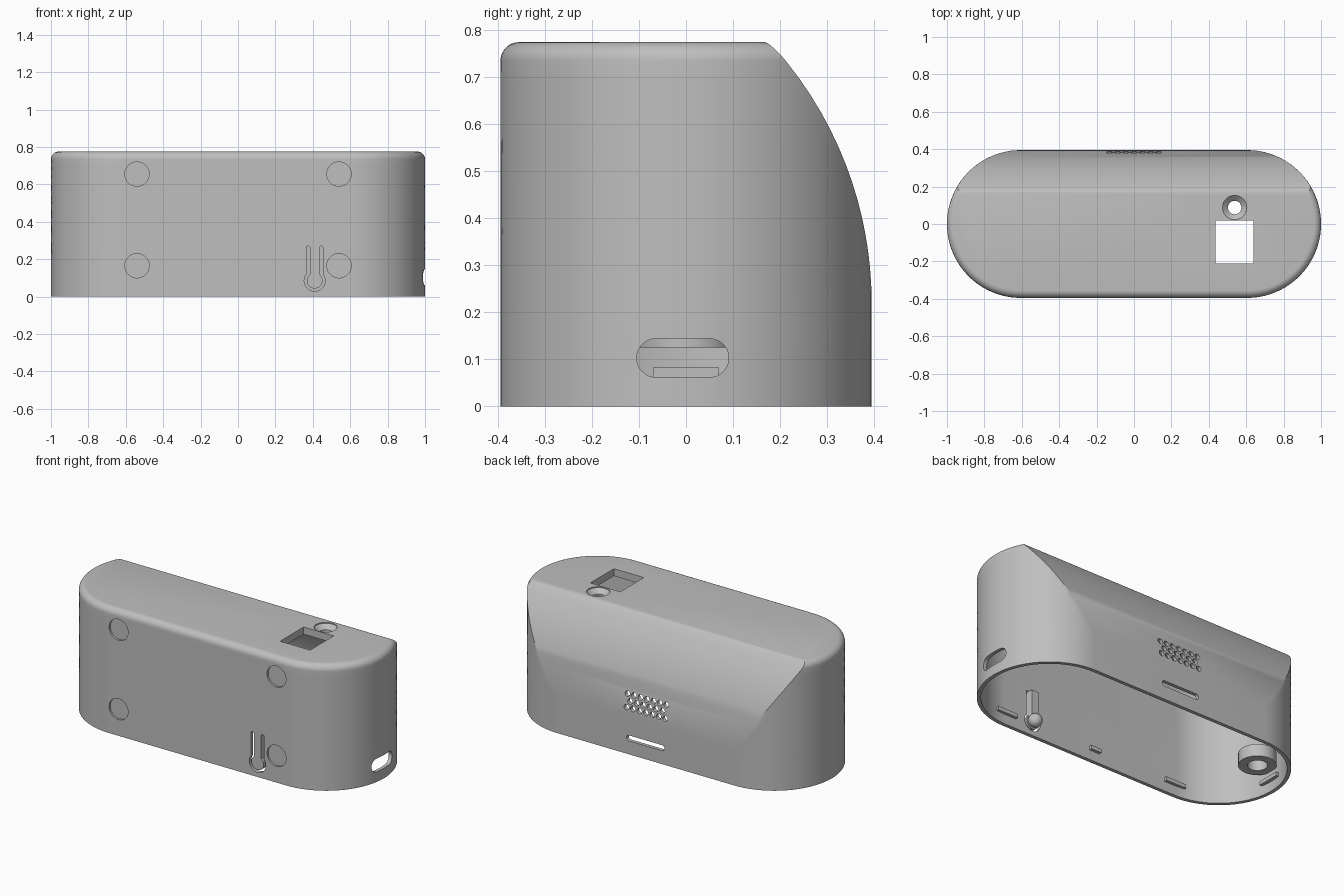
import bpy, bmesh, math
from mathutils import Matrix, Vector

if "Cube" in bpy.data.objects:
    bpy.data.objects.remove(bpy.data.objects["Cube"])

R, A, H = 0.395, 0.605, 0.775        # end radius, half straight length, height
WALL, TOP, FIL = 0.022, 0.045, 0.04  # wall, roof thickness, top rounding
Z0, RB = 0.22, 0.818                 # start height and radius of the back curve

grey = bpy.data.materials.new("grey_plastic")
grey.diffuse_color = (0.52, 0.52, 0.52, 1)
grey.use_nodes = True
grey.node_tree.nodes["Principled BSDF"].inputs["Base Color"].default_value = grey.diffuse_color


def finish(name, bm):
    bmesh.ops.recalc_face_normals(bm, faces=bm.faces)
    me = bpy.data.meshes.new(name)
    bm.to_mesh(me)
    bm.free()
    me.materials.append(grey)
    ob = bpy.data.objects.new(name, me)
    bpy.context.collection.objects.link(ob)
    return ob


def smooth(ob):
    bpy.ops.object.select_all(action='DESELECT')
    ob.select_set(True)
    bpy.context.view_layer.objects.active = ob
    bpy.ops.object.shade_smooth_by_angle(angle=math.radians(30))


def section(z, t, n=36):
    """Stadium outline at height z, inset by t, cut off by the curved back."""
    k = max(0.0, z - (H - FIL))
    d = FIL - math.sqrt(max(0.0, FIL ** 2 - k ** 2)) if t == 0 else 0.0
    r = R - t - d
    h = max(0.0, z - Z0)
    yb = R - (RB - math.sqrt(RB ** 2 - h ** 2)) - t - 0.25 * d
    top = math.asin(max(-1.0, min(1.0, yb / r)))
    angs = [-math.pi / 2 + (top + math.pi / 2) * i / n for i in range(n + 1)]
    right = [(A + r * math.cos(a), r * math.sin(a), z) for a in angs]
    return right + [(-x, y, z) for x, y, z in reversed(right)]


def loft(bm, rings):
    vs = [[bm.verts.new(p) for p in ring] for ring in rings]
    for a, b in zip(vs, vs[1:]):
        for i in range(len(a)):
            j = (i + 1) % len(a)
            bm.faces.new((a[i], a[j], b[j], b[i]))
    return vs


def prism(bm, pts, depth, matrix):
    """Extrude a 2D outline along local z by depth, then place it."""
    lo, hi = loft(bm, [[matrix @ Vector((x, y, z)) for x, y in pts] for z in (0, depth)])
    bm.faces.new(lo[::-1])
    bm.faces.new(hi)


def arc(cx, cy, r, a0, a1, n=16):
    return [(cx + r * math.cos(math.radians(a0 + (a1 - a0) * i / n)),
             cy + r * math.sin(math.radians(a0 + (a1 - a0) * i / n))) for i in range(n + 1)]


def circle(cx, cy, r, n=40):
    return arc(cx, cy, r, 0, 360, n)[:-1]


def slot(cx, cy, half, r):
    return arc(cx + half - r, cy, r, -90, 90) + arc(cx - half + r, cy, r, 90, 270)


def rect(x0, x1, y0, y1):
    return [(x0, y0), (x1, y0), (x1, y1), (x0, y1)]


def facing(y):      # local (x, y) becomes world (x, z), extruding towards the front
    return Matrix.Translation((0, y, 0)) @ Matrix.Rotation(math.pi / 2, 4, 'X')


# Hollow shell, open underneath
bm = bmesh.new()
zs = [0, 0.11, Z0] + [Z0 + (H - FIL - Z0) * i / 14 for i in range(1, 15)]
fillet = [H - FIL + FIL * math.sin(math.radians(a)) for a in range(10, 91, 10)]
outer = [section(z, 0) for z in zs + fillet]
inner = [section(z, WALL) for z in zs[:-1] + [H - TOP]]
rings = loft(bm, inner[::-1] + outer)
bm.faces.new(rings[0])
bm.faces.new(rings[-1])
shell = finish("shell", bm)

# Cutters for all openings and recesses
bm = bmesh.new()
for x in (-0.54, 0.54):                                   # round front recesses
    for z in (0.165, 0.655):
        prism(bm, circle(x, z, 0.065), 0.1, facing(-R + 0.012))
cx, cz, ri, ro = 0.41, 0.085, 0.042, 0.056                # slit around the button
w_in, w_out, zt = 0.025, 0.045, 0.26
ao = 90 - math.degrees(math.asin(w_out / ro))
ai = 90 - math.degrees(math.asin(w_in / ri))
tip = (w_out - w_in) / 2
mid = (w_out + w_in) / 2
slit = (arc(cx, cz, ro, 180 - ao, 360 + ao, 32) + arc(cx + mid, zt, tip, 0, 180, 8)
        + arc(cx, cz, ri, 360 + ai, 180 - ai, 32) + arc(cx - mid, zt, tip, 0, 180, 8))
prism(bm, slit, 0.2, facing(-0.3))
prism(bm, slot(0, 0.1, 0.13, 0.017), 0.2, facing(0.5))    # back slot
for row in range(3):                                      # speaker grille
    count = 6 if row == 1 else 7
    for i in range(count):
        prism(bm, circle((i - (count - 1) / 2) * 0.044, 0.325 + (row - 1) * 0.04, 0.017, 16),
              0.2, facing(0.5))
side = Matrix.Translation((0.85, 0, 0)) @ Matrix(((0, 0, 1, 0), (1, 0, 0, 0), (0, 1, 0, 0), (0, 0, 0, 1)))
prism(bm, slot(-0.007, 0.103, 0.098, 0.041), 0.3, side)   # cable opening
prism(bm, rect(0.435, 0.64, -0.21, 0.02), 0.3, Matrix.Translation((0, 0, 0.6)))
sink = loft(bm, [[(x, y, z) for x, y in circle(0.538, 0.088, r)]
                 for r, z in ((0.036, 0.65), (0.036, H - 0.032), (0.065, H - 0.006), (0.065, H + 0.1))])
bm.faces.new(sink[0])
bm.faces.new(sink[-1])
cutters = finish("opening_cutters", bm)
cutters.hide_render = True
mod = shell.modifiers.new("openings", 'BOOLEAN')
mod.operation, mod.solver, mod.object = 'DIFFERENCE', 'EXACT', cutters
bpy.context.view_layer.objects.active = shell
bpy.ops.object.modifier_apply(modifier=mod.name)
bpy.data.objects.remove(cutters)
smooth(shell)

# Button tongue and rounded pusher behind the slit
bm = bmesh.new()
prism(bm, rect(cx - 0.025, cx + 0.025, 0.1, 0.27), 0.03, facing(-0.35))
finish("button_tongue", bm)
bm = bmesh.new()
bmesh.ops.create_uvsphere(bm, u_segments=24, v_segments=12, radius=0.04,
                          matrix=Matrix.Translation((cx, -0.35, cz)))
smooth(finish("button_pusher", bm))

# Snap ledges on the inside wall
bm = bmesh.new()
for x, half in ((-0.6, 0.07), (-0.03, 0.035), (0.6, 0.07)):
    prism(bm, rect(x - half, x + half, 0.06, 0.083), 0.03, facing(-0.355))
prism(bm, rect(-0.985, -0.955, -0.07, 0.07), 0.023, Matrix.Translation((0, 0, 0.06)))
finish("snap_ledges", bm)

# Screw lug at the left end
bm = bmesh.new()
loops = loft(bm, [[(x, y, z) for x, y in circle(-0.88, 0, r)]
                  for r, z in ((0.055, 0.125), (0.105, 0.125), (0.105, 0.2), (0.055, 0.2), (0.055, 0.125))])
bmesh.ops.remove_doubles(bm, verts=bm.verts, dist=1e-5)
smooth(finish("screw_lug", bm))
